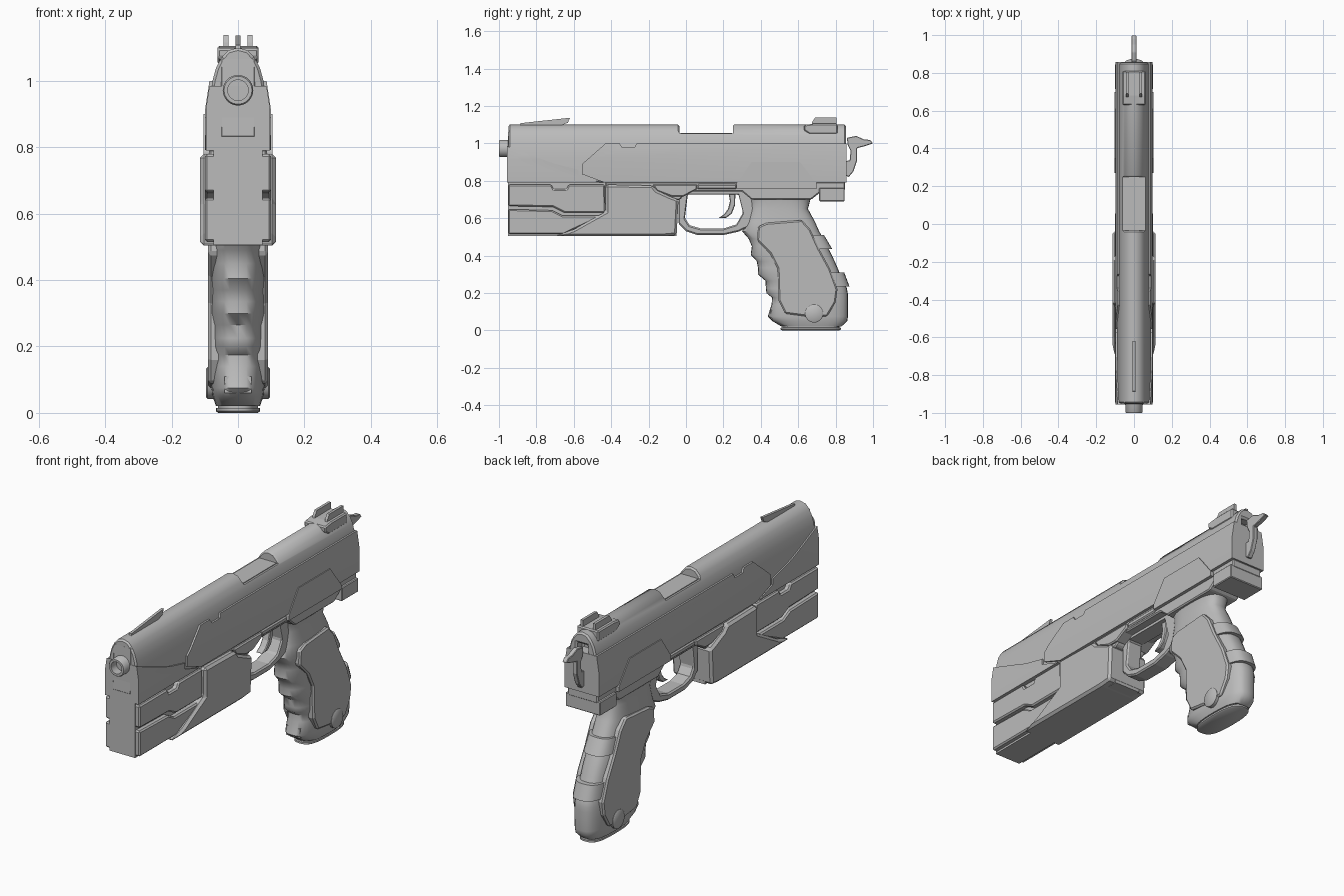
import bpy, bmesh, math

if "Cube" in bpy.data.objects:
    bpy.data.objects.remove(bpy.data.objects["Cube"])

grey = bpy.data.materials.new("gunmetal_grey")
grey.diffuse_color = (0.5, 0.5, 0.5, 1)
grey.use_nodes = True
grey.node_tree.nodes["Principled BSDF"].inputs["Base Color"].default_value = grey.diffuse_color


def finish(name, bm, smooth=None):
    bmesh.ops.recalc_face_normals(bm, faces=bm.faces)
    me = bpy.data.meshes.new(name)
    bm.to_mesh(me)
    bm.free()
    if smooth:
        me.shade_smooth()
        me.set_sharp_from_angle(angle=math.radians(smooth))
    me.materials.append(grey)
    ob = bpy.data.objects.new(name, me)
    bpy.context.collection.objects.link(ob)
    return ob


def apply_mod(ob, mod):
    bpy.context.view_layer.objects.active = ob
    bpy.ops.object.modifier_apply(modifier=mod.name)


def bevel(ob, width, angle=30, segments=1):
    m = ob.modifiers.new("bevel", 'BEVEL')
    m.width, m.segments = width, segments
    m.limit_method, m.angle_limit = 'ANGLE', math.radians(angle)
    apply_mod(ob, m)
    return ob


def boolean(ob, tool, op):
    m = ob.modifiers.new("cut", 'BOOLEAN')
    m.operation, m.object, m.solver = op, tool, 'EXACT'
    apply_mod(ob, m)
    bpy.data.objects.remove(tool)
    return ob


def bridge(bm, loops, cap=True):
    """Join successive point loops into a skin."""
    rings = [[bm.verts.new(p) for p in lp] for lp in loops]
    n = len(rings[0])
    for a, b in zip(rings, rings[1:]):
        for i in range(n):
            j = (i + 1) % n
            bm.faces.new((a[i], a[j], b[j], b[i]))
    if cap:
        bm.faces.new(rings[0])
        bm.faces.new(rings[-1])
    return rings


def prism(name, pts, hw, bev=0.0, cx=0.0):
    """Side outline (y, z) extruded across x."""
    bm = bmesh.new()
    bridge(bm, [[(cx + s * hw, y, z) for y, z in pts] for s in (-1, 1)])
    ob = finish(name, bm)
    return bevel(ob, bev) if bev else ob


def box(name, y0, y1, z0, z1, hw, bev=0.0):
    return prism(name, [(y0, z0), (y1, z0), (y1, z1), (y0, z1)], hw, bev)


def loft(name, rows, power=2.8, n=32):
    """Rounded sections (z, front y, back y, half width) stacked in z."""
    loops = []
    for z, yf, yb, hw in rows:
        lp = []
        for i in range(n):
            a = 2 * math.pi * i / n
            c, s = math.cos(a), math.sin(a)
            x = math.copysign(abs(c) ** (2 / power), c) * hw
            y = math.copysign(abs(s) ** (2 / power), s) * (yb - yf) / 2
            lp.append((x, (yf + yb) / 2 + y, z))
        loops.append(lp)
    bm = bmesh.new()
    bridge(bm, loops)
    return finish(name, bm, 45)


def disc(name, centre, axis, profile, n=32):
    """Lathe of (distance along axis, radius) points."""
    loops = []
    for d, r in profile:
        lp = []
        for i in range(n):
            u, v = r * math.cos(2 * math.pi * i / n), r * math.sin(2 * math.pi * i / n)
            p = (u, d, v) if axis == 'y' else (d, u, v)
            lp.append([a + b for a, b in zip(centre, p)])
        loops.append(lp)
    bm = bmesh.new()
    bridge(bm, loops)
    return finish(name, bm, 40)


def slide_shell(name, y0, y1, off=0.0, bottom=0.79):
    """Rounded slide cross-section run along y."""
    half = [(.09, bottom), (.09, .915), (.077, 1.0), (.066, 1.04), (.05, 1.07), (.03, 1.092)]
    sec = [(x + off, z) for x, z in half] + [(0, 1.1)]
    sec += [(-x - off, z) for x, z in reversed(half)]
    bm = bmesh.new()
    bridge(bm, [[(x, y, z) for x, z in sec] for y in (y0, y1)])
    return finish(name, bm, 35)


def slide_plate(name, outline, off):
    """Raised plate that follows the slide sides."""
    ob = slide_shell(name, -1.1, 1.1, off, 0.6)
    return boolean(ob, prism("cutter", outline, 0.3), 'INTERSECT')


# slide with ejection port and rear hammer slot
slide = slide_shell("slide", -.95, .855)
boolean(slide, box("cutter", -.035, .25, 1.052, 1.2, .3), 'DIFFERENCE')
boolean(slide, box("cutter", .80, .95, .82, 1.04, .032), 'DIFFERENCE')
bevel(slide, .008, 65)
box("chamber_block", -.03, .245, 1.0, 1.056, .05)
slide_plate("slide_side_plate", [
    (-.555, .89), (-.555, .835), (-.44, .792), (.857, .792), (.857, 1.0), (-.265, 1.0),
    (-.275, .978), (-.34, .978), (-.355, 1.0), (-.43, 1.0)], .009)
slide_plate("slide_nose_plate", [
    (-.956, .79), (-.46, .79), (-.575, .83), (-.575, .86), (-.7, .89), (-.85, .945), (-.956, .985)], .007)
slide_plate("rear_trapezoid_plate", [
    (.27, .785), (.35, .9), (.61, .9), (.7, .785), (.7, .76), (.27, .76)], .014)
prism("slide_nose_face", [(-.958, .83), (-.9, .83), (-.9, 1.07), (-.95, 1.07)], .052, .004)

# barrel with bore
disc("barrel", (0, 0, .972), 'y', [(-.88, .046), (-.995, .046), (-1.0, .042), (-1.0, .031), (-.9, .031)])

# sights
prism("front_sight", [(-.89, 1.085), (-.885, 1.108), (-.62, 1.137), (-.632, 1.11), (-.7, 1.085)], .007)
prism("rear_sight_base", [(.63, 1.07), (.63, 1.098), (.68, 1.105), (.81, 1.105), (.81, 1.05), (.66, 1.05)], .062, .006)
for sx, side in ((-1, "left"), (1, "right")):
    prism("rear_sight_post_" + side, [
        (.67, 1.09), (.675, 1.115), (.69, 1.138), (.805, 1.138), (.805, 1.09)], .007, cx=sx * .036)

# hammer
prism("hammer", [
    (.83, .84), (.87, .82), (.895, .85), (.915, .91), (.915, .975), (.955, .985), (1.0, 1.0),
    (.985, 1.018), (.95, 1.022), (.91, 1.04), (.86, 1.03), (.865, .99), (.88, .96), (.875, .91), (.83, .9)],
    .013, .003)

# frame under the slide
prism("frame", [
    (-.43, .795), (.85, .795), (.85, .75), (.72, .74), (.67, .70), (.35, .70), (.30, .742),
    (0, .742), (-.03, .70), (-.43, .6)], .087, .006)
box("rear_frame_block", .712, .848, .69, .762, .1, .004)
prism("side_catch", [
    (-.18, .78), (.06, .78), (.06, .755), (-.015, .715), (-.075, .715), (-.155, .745)], .1, .006)
box("slide_stop", .06, .27, .755, .782, .094, .006)

# front module: core, cheek panels and rear shroud
box("module_core", -.952, -.05, .505, .83, .074)
prism("upper_cheek", [
    (-.95, .78), (-.72, .78), (-.707, .755), (-.64, .755), (-.627, .78), (-.435, .78), (-.43, .63),
    (-.65, .63), (-.71, .66), (-.95, .665)], .1, .007)
prism("lower_cheek", [
    (-.95, .648), (-.715, .642), (-.66, .614), (-.44, .614), (-.6, .54), (-.65, .515), (-.95, .515)], .1, .007)
prism("module_shroud", [
    (-.43, .78), (-.18, .775), (-.155, .748), (-.075, .712), (-.04, .70), (-.05, .51), (-.12, .504),
    (-.70, .504), (-.60, .54), (-.43, .635)], .115, .012)

# trigger guard ring
outer = [(-.04, .745), (-.04, .57), (0, .53), (.06, .51), (.2, .51), (.28, .528), (.35, .56), (.37, .745)]
inner = [(.01, .728), (-.006, .6), (.02, .562), (.08, .545), (.2, .545), (.27, .567), (.305, .63), (.28, .728)]
bm = bmesh.new()
loops = [[(x, y, z) for y, z in pts] for x, pts in
         ((-.042, outer), (.042, outer), (.042, inner), (-.042, inner), (-.042, outer))]
bridge(bm, loops, cap=False)
bmesh.ops.remove_doubles(bm, verts=bm.verts, dist=1e-5)
bevel(finish("trigger_guard", bm), .007, 40)

# trigger
prism("trigger", [
    (.265, .75), (.262, .67), (.245, .625), (.215, .602), (.172, .6), (.205, .622), (.225, .65),
    (.235, .69), (.225, .75)], .02, .004)

# grip with finger grooves
loft("grip", [
    (.75, .29, .71, .08), (.70, .335, .665, .072), (.65, .34, .652, .07), (.58, .325, .69, .077),
    (.53, .30, .712, .08), (.49, .335, .735, .08), (.45, .352, .755, .082), (.405, .346, .778, .083),
    (.37, .378, .795, .082), (.335, .385, .81, .082), (.30, .384, .825, .083), (.265, .425, .842, .081),
    (.225, .427, .86, .081), (.20, .43, .865, .081), (.175, .46, .866, .081), (.14, .458, .866, .081),
    (.075, .437, .866, .08), (.05, .462, .862, .077), (.02, .512, .83, .066)])

# backstrap bands
loft("upper_backstrap_band", [(.435, .5, .782, .08), (.51, .5, .738, .077)])
loft("lower_backstrap_band", [(.235, .55, .874, .08), (.31, .55, .846, .08)])

# grip panels and round button on both sides
prism("grip_panels", [
    (.385, .555), (.43, .575), (.62, .59), (.665, .54), (.71, .44), (.77, .33), (.81, .22), (.80, .15),
    (.755, .075), (.64, .075), (.53, .09), (.495, .16), (.49, .33), (.45, .41), (.38, .48)], .09, .008)
disc("grip_button", (0, .685, .09), 'x', [(-.096, .043), (-.092, .048), (.092, .048), (.096, .043)])

# magazine base
box("grip_toe", .452, .55, .06, .11, .04)
loft("magazine_base", [
    (0, .515, .82, .06), (.005, .505, .83, .066), (.014, .505, .83, .066), (.015, .515, .82, .061),
    (.02, .515, .82, .061), (.021, .507, .828, .066), (.03, .507, .828, .066)])
